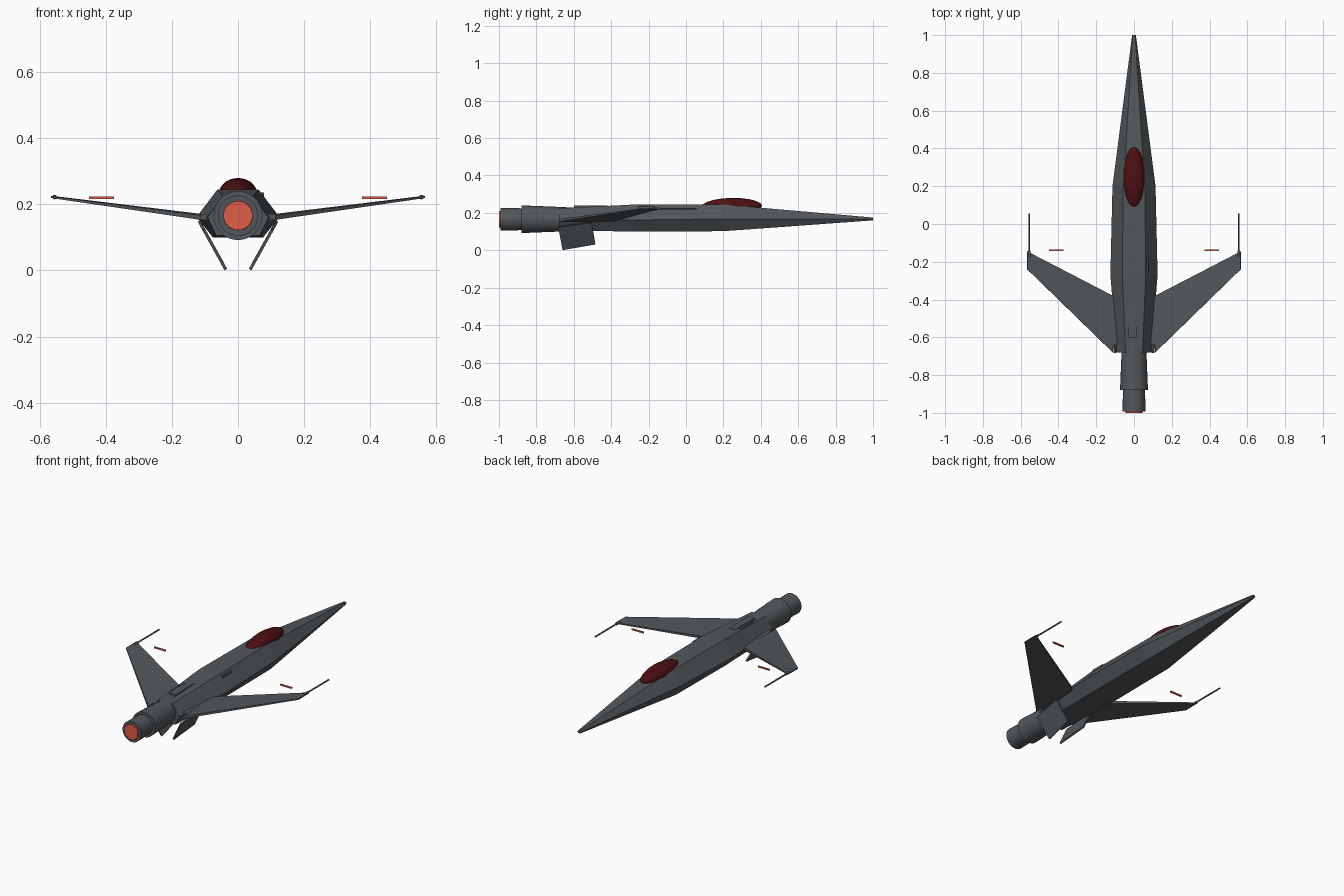
import bpy, bmesh, math
from mathutils import Vector

if "Cube" in bpy.data.objects:
    bpy.data.objects.remove(bpy.data.objects["Cube"])


def material(name, color):
    m = bpy.data.materials.new(name)
    m.diffuse_color = (*color, 1)
    m.use_nodes = True
    m.node_tree.nodes["Principled BSDF"].inputs["Base Color"].default_value = m.diffuse_color
    return m


GREY = material("gunmetal grey", (0.085, 0.096, 0.103))
RED = material("dark red glass", (0.075, 0.005, 0.006))
GLOW = material("orange glow", (0.75, 0.11, 0.06))


def loft(name, rings, mat):
    """Skin a list of equal-length point rings and cap both ends."""
    bm = bmesh.new()
    rows = [[bm.verts.new(p) for p in r] for r in rings]
    n = len(rows[0])
    for a, b in zip(rows, rows[1:]):
        for i in range(n):
            j = (i + 1) % n
            bm.faces.new((a[i], a[j], b[j], b[i]))
    bm.faces.new(rows[0])
    bm.faces.new(rows[-1])
    bmesh.ops.recalc_face_normals(bm, faces=bm.faces)
    mesh = bpy.data.meshes.new(name)
    bm.to_mesh(mesh)
    bm.free()
    mesh.materials.append(mat)
    ob = bpy.data.objects.new(name, mesh)
    bpy.context.collection.objects.link(ob)
    return ob


def smooth(ob, angle=35):
    bpy.ops.object.select_all(action='DESELECT')
    ob.select_set(True)
    bpy.context.view_layer.objects.active = ob
    bpy.ops.object.shade_smooth_by_angle(angle=math.radians(angle))


def lathe_y(name, profile, mat, x=0, z=0.166, n=32):
    """Round part along y from (y, radius) pairs."""
    rings = [[(x + r * math.cos(2 * math.pi * i / n), y, z + r * math.sin(2 * math.pi * i / n))
              for i in range(n)] for y, r in profile]
    ob = loft(name, rings, mat)
    smooth(ob)
    return ob


def box(name, lo, hi, mat):
    return loft(name, [[(lo[0], lo[1], z), (hi[0], lo[1], z), (hi[0], hi[1], z), (lo[0], hi[1], z)]
                       for z in (lo[2], hi[2])], mat)


def slab(name, corners, thick, mat):
    """Flat panel with its own thickness at each corner."""
    p = [Vector(c) for c in corners]
    nrm = (p[1] - p[0]).cross(p[2] - p[0]).normalized()
    return loft(name, [[q + nrm * t * s / 2 for q, t in zip(p, thick)] for s in (-1, 1)], mat)


# Fuselage: y, side half width, side z, top half width, top z, bottom half width, bottom z
stations = [(1.0, 0.010, 0.168, 0.006, 0.175, 0.006, 0.160),
            (0.20, 0.114, 0.168, 0.057, 0.245, 0.074, 0.102),
            (-0.27, 0.125, 0.162, 0.062, 0.245, 0.076, 0.100),
            (-0.68, 0.092, 0.160, 0.045, 0.224, 0.066, 0.106)]
loft("fuselage", [[(-w, y, zs), (-wt, y, zt), (wt, y, zt), (w, y, zs), (wb, y, zb), (-wb, y, zb)]
                  for y, w, zs, wt, zt, wb, zb in stations], GREY)

# Engine with recessed nozzle and glowing disc
lathe_y("engine", [(-0.56, 0.060), (-0.68, 0.066), (-0.88, 0.074)], GREY)
lathe_y("nozzle", [(-0.87, 0.058), (-0.90, 0.059), (-0.992, 0.061)], GREY)
lathe_y("engine_glow", [(-0.985, 0.045), (-1.0, 0.044)], GLOW)

# Canopy
bpy.ops.mesh.primitive_uv_sphere_add(segments=16, ring_count=10, radius=1, location=(0, 0.245, 0.234))
canopy = bpy.context.object
canopy.name = "canopy"
canopy.rotation_euler.x = math.radians(-89)
canopy.scale = (0.057, 0.046, 0.162)
canopy.data.materials.append(RED)

# Side gun pod and thin spine panels
box("gun_pod", (0.064, -0.255, 0.215), (0.078, -0.17, 0.236), GREY)
box("spine_panel_left", (-0.045, -0.56, 0.225), (-0.033, -0.45, 0.238), GREY)
box("spine_ridge", (-0.030, -0.60, 0.225), (0.012, -0.42, 0.239), GREY)

for s, side in ((-1, "left"), (1, "right")):
    # Forward-swept wing with its hull fillet
    slab("wing_" + side, [(s * 0.112, -0.68, 0.160), (s * 0.112, -0.38, 0.163),
                          (s * 0.565, -0.145, 0.223), (s * 0.565, -0.24, 0.222)],
         (0.014, 0.016, 0.006, 0.006), GREY)
    box("wing_root_" + side, (min(s * 0.06, s * 0.115), -0.64, 0.153),
        (max(s * 0.06, s * 0.115), -0.39, 0.170), GREY)
    # Wing tip cannon
    lathe_y("tip_cannon_" + side, [(-0.175, 0.007), (-0.14, 0.007), (-0.139, 0.0045), (0.055, 0.0045)],
            GREY, s * 0.555, 0.222, 12)
    # Floating light bar
    box("light_bar_" + side, (s * 0.4125 - 0.038, -0.144, 0.216),
        (s * 0.4125 + 0.038, -0.136, 0.224), GLOW)
    # Ventral fin
    slab("ventral_fin_" + side, [(s * 0.104, -0.683, 0.124), (s * 0.118, -0.505, 0.150),
                                 (s * 0.053, -0.485, 0.033), (s * 0.037, -0.66, 0.003)],
         (0.009,) * 4, GREY)
